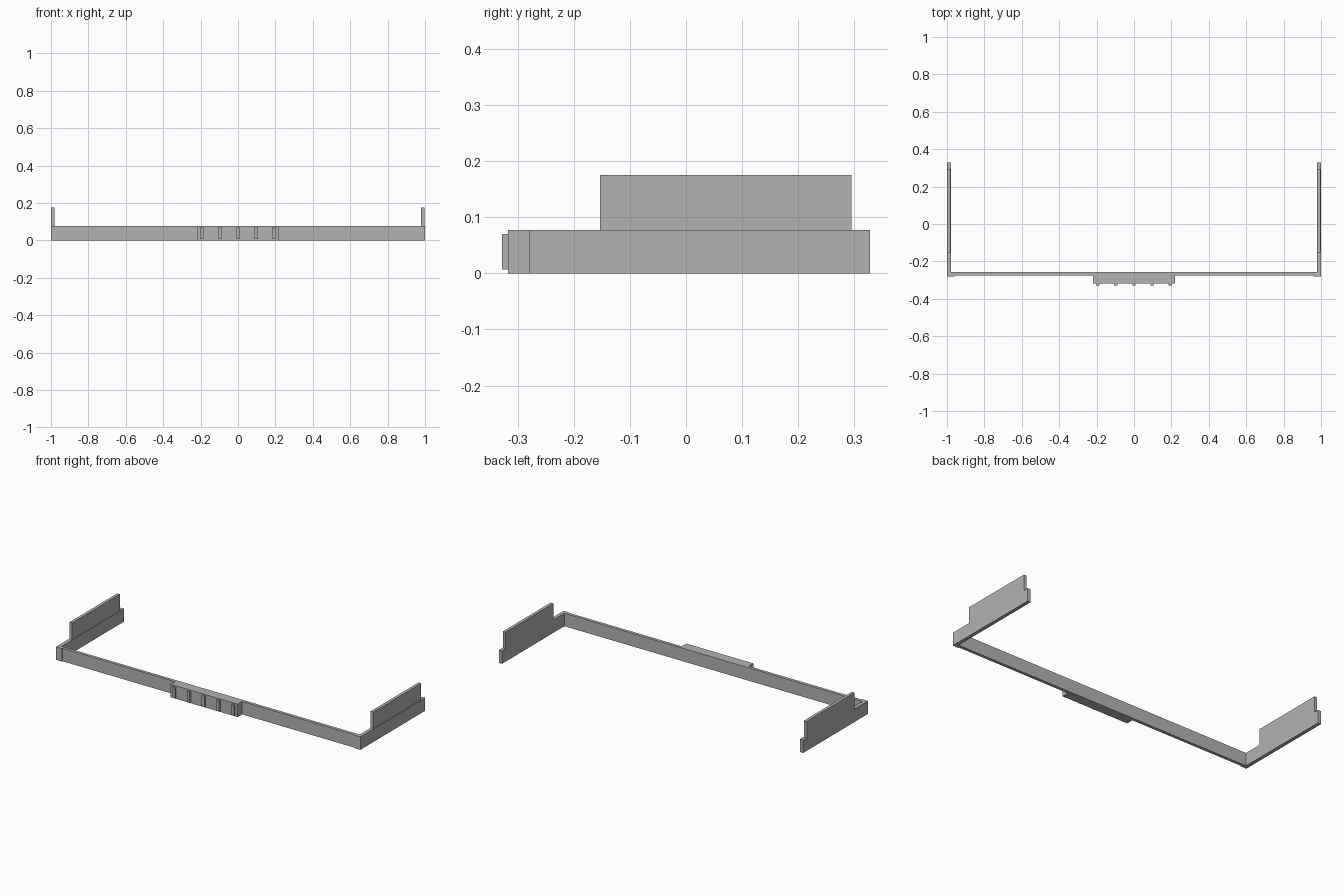
import bpy

cube = bpy.data.objects.get("Cube")
if cube:
    bpy.data.objects.remove(cube, do_unlink=True)

grey = bpy.data.materials.new("plain grey")
grey.use_nodes = True
colour = (0.45, 0.45, 0.45, 1)
grey.diffuse_color = colour
grey.node_tree.nodes["Principled BSDF"].inputs["Base Color"].default_value = colour


def box(name, x, y, z):
    """Box spanning the given (low, high) ranges."""
    bpy.ops.mesh.primitive_cube_add(size=1)
    ob = bpy.context.object
    ob.name = name
    for v in ob.data.vertices:
        v.co = [r[0] if c < 0 else r[1] for c, r in zip(v.co, (x, y, z))]
    ob.data.materials.append(grey)
    return ob


RAIL_H = 0.077
TOP = 0.175

# Front bar, with a thicker grip block in the middle
box("front_bar", (-0.98, 0.98), (-0.275, -0.257), (0, RAIL_H))
box("grip_block", (-0.22, 0.22), (-0.317, -0.257), (0, RAIL_H))

# Raised ribs on the grip
for i in range(-2, 3):
    x = i * 0.097
    box(f"grip_rib_{i + 3}", (x - 0.009, x + 0.009), (-0.328, -0.316), (0.007, 0.07))

# Side rails, corner pads and the upright panels standing on the rails
for side, s in (("right", -1), ("left", 1)):
    def span(a, b):
        return tuple(sorted((s * a, s * b)))
    box(side + "_rail", span(0.979, 1), (-0.28, 0.328), (0, RAIL_H))
    box(side + "_corner_pad", span(0.96, 0.98), (-0.28, -0.257), (0, RAIL_H))
    low = -1 if s < 0 else 0.979
    box(side + "_panel", (low, low + 0.018), (-0.153, 0.295), (RAIL_H, TOP))
